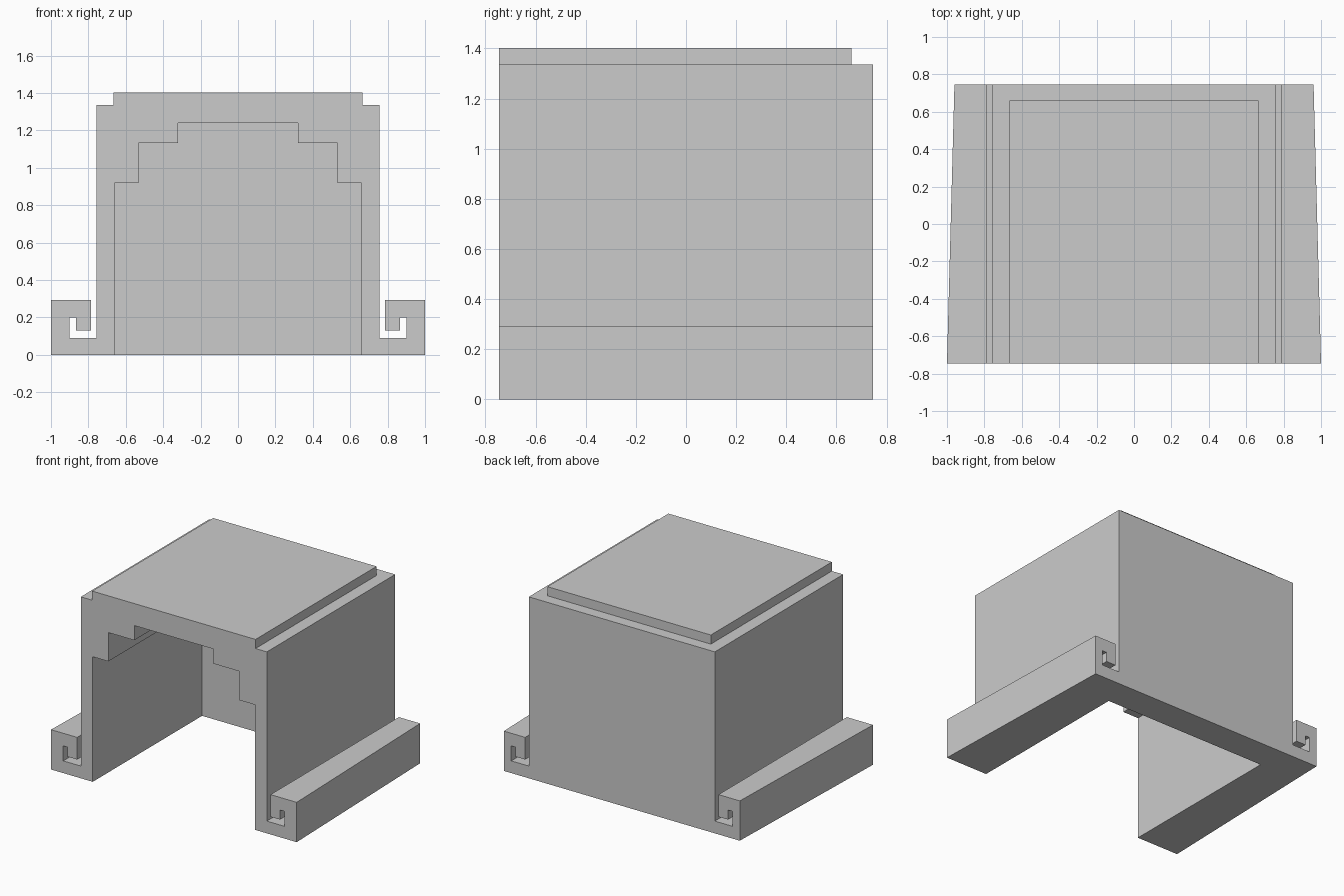
import bpy, bmesh

if "Cube" in bpy.data.objects:
    bpy.data.objects.remove(bpy.data.objects["Cube"])

Y = 0.746  # half depth


def mirrored(half):
    """Close a right-hand outline by mirroring it across x = 0."""
    return half + [(-x, z) for x, z in reversed(half)]


def prism(name, outline, y0, y1):
    """Extrude an x-z outline along y."""
    bm = bmesh.new()
    face = bm.faces.new([bm.verts.new((x, y0, z)) for x, z in outline])
    ext = bmesh.ops.extrude_face_region(bm, geom=[face])
    for v in ext["geom"]:
        if isinstance(v, bmesh.types.BMVert):
            v.co.y = y1
    bmesh.ops.recalc_face_normals(bm, faces=bm.faces)
    mesh = bpy.data.meshes.new(name)
    bm.to_mesh(mesh)
    bm.free()
    obj = bpy.data.objects.new(name, mesh)
    bpy.context.collection.objects.link(obj)
    return obj


def cut(target, cutter):
    mod = target.modifiers.new(cutter.name, "BOOLEAN")
    mod.operation = "DIFFERENCE"
    mod.solver = "EXACT"
    mod.object = cutter
    bpy.context.view_layer.objects.active = target
    bpy.ops.object.modifier_apply(modifier=mod.name)
    bpy.data.objects.remove(cutter)


# Housing with raised cap and curled side rails
shell = prism("housing", mirrored([
    (1.0, 0), (1.0, 0.293), (0.787, 0.293), (0.787, 0.13), (0.865, 0.13),
    (0.865, 0.2), (0.9, 0.2), (0.9, 0.09), (0.757, 0.09),
    (0.757, 1.335), (0.665, 1.335), (0.665, 1.402)]), -Y, Y)

# Outer rail faces taper inward toward the back
for v in shell.data.vertices:
    if abs(v.co.x) > 0.95 and v.co.y > 0:
        v.co.x *= 0.96

# Stepped cavity, open at the front and bottom
cut(shell, prism("cavity_cutter", mirrored([
    (0.66, -0.2), (0.66, 0.92), (0.533, 0.92), (0.533, 1.132),
    (0.322, 1.132), (0.322, 1.24)]), -1.0, 0.525))

# Cap stops short of the back edge
cut(shell, prism("cap_end_cutter", mirrored([(0.7, 1.335), (0.7, 1.6)]), 0.661, 1.0))
